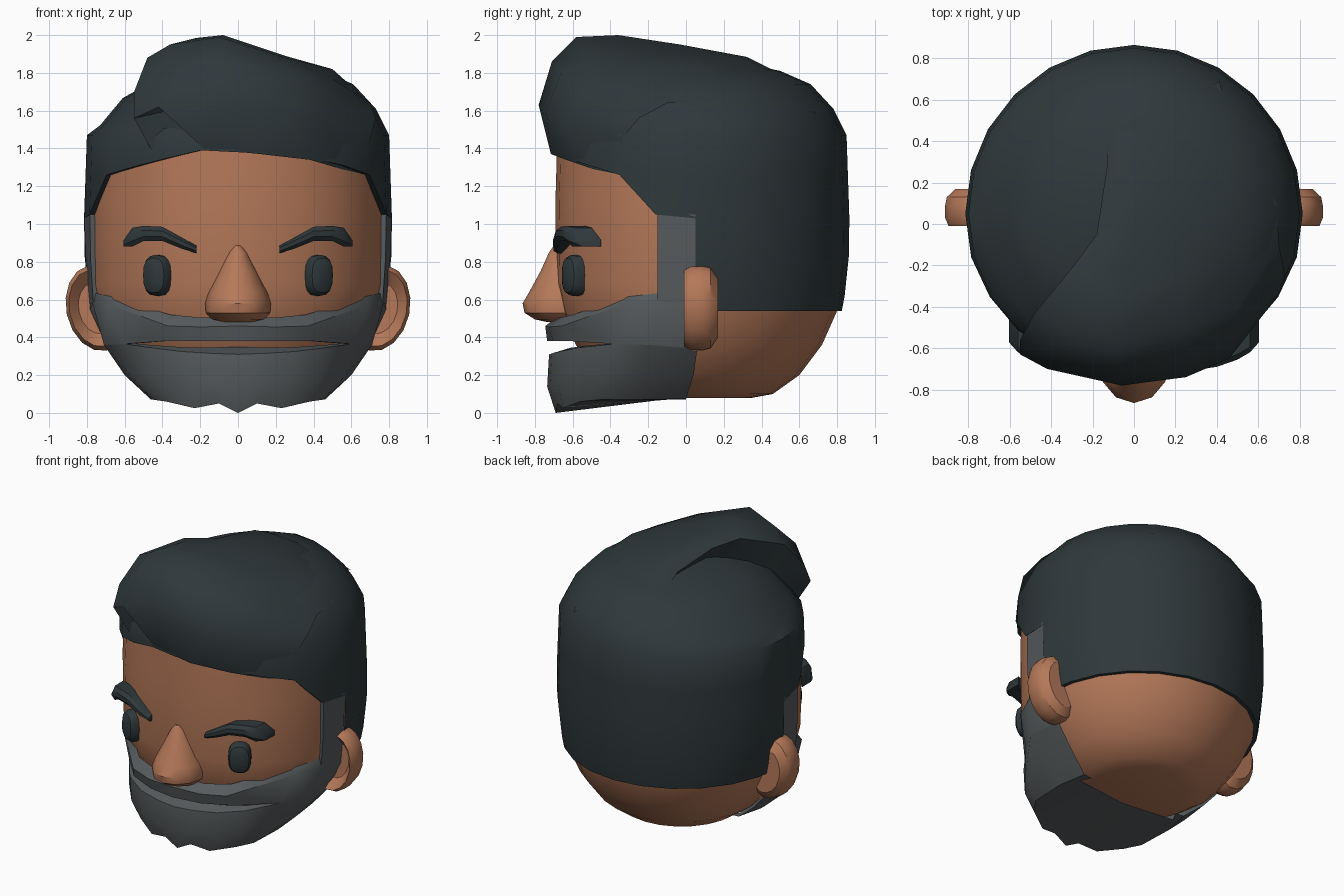
import bpy, bmesh
from math import sin, cos, pi, radians
from mathutils import Matrix

if "Cube" in bpy.data.objects:
    bpy.data.objects.remove(bpy.data.objects["Cube"])


def material(name, rgb):
    m = bpy.data.materials.new(name)
    m.diffuse_color = (*rgb, 1)
    m.use_nodes = True
    m.node_tree.nodes["Principled BSDF"].inputs["Base Color"].default_value = m.diffuse_color
    return m


SKIN = material("skin", (.46, .19, .10))
HAIR = material("dark_hair", (.028, .039, .043))
BEARD = material("grey_hair", (.095, .105, .11))


def build(name, polys, mat, mirror=False, angle=35):
    """Mesh from coordinate polygons, welding equal corners."""
    bm, seen = bmesh.new(), {}
    for poly in polys:
        vs = []
        for p in poly:
            k = tuple(round(c, 4) for c in p)
            if k not in seen:
                seen[k] = bm.verts.new(k)
            if seen[k] not in vs:
                vs.append(seen[k])
        if len(vs) > 2 and not bm.faces.get(vs):
            bm.faces.new(vs)
    bmesh.ops.recalc_face_normals(bm, faces=bm.faces)
    me = bpy.data.meshes.new(name)
    bm.to_mesh(me)
    bm.free()
    me.materials.append(mat)
    ob = bpy.data.objects.new(name, me)
    bpy.context.collection.objects.link(ob)
    bpy.ops.object.select_all(action='DESELECT')
    ob.select_set(True)
    bpy.context.view_layer.objects.active = ob
    bpy.ops.object.shade_smooth_by_angle(angle=radians(angle))
    if mirror:
        ob.modifiers.new("mirror", 'MIRROR').use_clip = True
    return ob


def grid(rows, closed=False, caps=False):
    polys = []
    for a, b in zip(rows, rows[1:]):
        n = len(a)
        for i in range(n if closed else n - 1):
            j = (i + 1) % n
            polys.append([a[i], a[j], b[j], b[i]])
    return polys + ([rows[0], rows[-1]] if caps else [])


def interp(t, table):
    for (a, va), (b, vb) in zip(table, table[1:]):
        if t <= b:
            return va + (vb - va) * max(0, t - a) / (b - a)
    return table[-1][1]


def around(deg, r, z):
    """Point on the head outline: a circle flattened at the face."""
    s, c = sin(radians(deg)), cos(radians(deg))
    f = 1 - .055 * s ** 4 if s < 0 else 1
    return (r * c * f, .05 + r * s * f, z)


# Head
rings = [(.08, .3), (.1, .41), (.2, .55), (.36, .67), (.54, .75), (.68, .78),
         (1.1, .785), (1.42, .775), (1.5, .6)]
build("head", grid([[around(15 * i, r, z) for i in range(24)] for z, r in rings], True, True), SKIN)

# Hair base: cap with hairline, lower on the parted side
levels = [.54, .62, .83, 1.03, 1.25, 1.47, 1.61, 1.74, 1.81, 1.86, 1.87]
radius = [(.54, .775), (.62, .79), (.83, .812), (1.03, .815), (1.47, .80), (1.61, .73),
          (1.74, .61), (1.81, .45), (1.86, .22), (1.87, 0)]
hairline = [(-90, 1.03), (-75, 1.05), (-60, 1.26), (-45, 1.3), (-15, 1.39),
            (0, 1.38), (15, 1.375), (30, 1.345), (45, 1.31), (60, 1.26), (75, 1.05), (90, 1.03)]


def cap_point(deg, z, inset=0.0):
    x, y, _ = around(deg, interp(z, radius) - inset, z)
    k = min(1, max(0, (z - 1.47) / .14))
    return (x, y, z + .12 * k * min(x, 0))


polys = []
for i in range(24):
    a, b = 15 * i - 180, 15 * i - 165
    lo = [interp(d + 90, hairline) if b <= 0 else .54 for d in (a, b)]
    cols = [[cap_point(d, max(z, l)) for z in levels] for d, l in zip((a, b), lo)]
    hem = [[cap_point(d, l), cap_point(d, l, .06)] for d, l in zip((a, b), lo)]
    polys += grid(cols) + grid(hem)
build("hair_base", polys, HAIR, angle=50)

# Swept quiff: rows from the hairline over the lip to the crown
quiff = [
    [(-.37, -.60, 1.60), (-.18, -.69, 1.40), (.12, -.715, 1.37), (.38, -.635, 1.34), (.55, -.49, 1.29), (.68, -.34, 1.26)],
    [(-.55, -.63, 1.56), (-.42, -.70, 1.62), (-.06, -.78, 1.63), (.25, -.74, 1.60), (.46, -.65, 1.50), (.70, -.34, 1.45)],
    [(-.55, -.56, 1.70), (-.43, -.63, 1.80), (-.08, -.71, 1.86), (.25, -.66, 1.80), (.48, -.55, 1.68), (.73, -.25, 1.56)],
    [(-.48, -.43, 1.88), (-.36, -.50, 1.95), (-.10, -.58, 1.99), (.25, -.50, 1.88), (.50, -.40, 1.77), (.70, -.10, 1.64)],
    [(-.29, -.20, 1.96), (-.22, -.26, 1.985), (-.08, -.36, 2.0), (.25, -.25, 1.89), (.50, -.10, 1.82), (.69, .10, 1.65)],
    [(-.18, -.05, 1.92), (-.12, -.05, 1.95), (0, -.03, 1.95), (.25, 0, 1.89), (.44, .10, 1.83), (.60, .25, 1.71)],
    [(-.13, .28, 1.86), (-.07, .29, 1.89), (.03, .32, 1.885), (.20, .34, 1.86), (.36, .38, 1.79), (.48, .45, 1.70)]]
wall = [[r[0], (r[0][0] + .12, r[0][1] + .06, r[0][2] - .22)] for r in quiff[1:]]
back = [quiff[-1], [(x * .9 - .02, y + .24, z - .12) for x, y, z in quiff[-1]]]
under = [[quiff[0][0], quiff[1][0], wall[0][1]], [quiff[0][0], quiff[0][1], wall[0][1]]]
build("quiff", grid(quiff) + grid(wall) + grid(back) + under, HAIR, angle=50)

# Beard: underside, chin rows, lip (half, mirrored)
chin = [
    [(0, -.69, 0), (.10, -.68, .05), (.23, -.65, .025), (.38, -.56, .06), (.45, -.46, .07), (.46, -.2, .07), (.42, .0, .075)],
    [(0, -.735, .14), (.12, -.72, .16), (.27, -.68, .16), (.44, -.58, .18), (.57, -.42, .2), (.60, -.2, .2), (.57, .04, .2)],
    [(0, -.725, .31), (.14, -.71, .315), (.30, -.67, .325), (.46, -.57, .345), (.60, -.38, .365), (.71, -.2, .36), (.69, .06, .34)]]
below = [[(x * .85, max(y, -.12 + .1 * x), .07) for x, y, z in chin[0]], chin[0]]
lip = [chin[2][:5], [(x * .95, y + .13 - .18 * x, z + .04 - .06 * x) for x, y, z in chin[2][:5]]]
build("beard", grid(below) + grid(chin) + grid(lip), BEARD, True)

# Moustache running into the cheeks
tache = [
    [(0, -.68, .51), (.20, -.66, .505), (.36, -.60, .52), (.67, -.31, .615), (.755, -.14, .635), (.78, .05, .63)],
    [(0, -.745, .46), (.20, -.725, .455), (.37, -.66, .46), (.69, -.33, .575), (.77, -.14, .58), (.785, .05, .55)],
    [(0, -.735, .38), (.20, -.705, .38), (.40, -.61, .38), (.60, -.38, .365), (.71, -.2, .36), (.69, .06, .34)]]
lip = [tache[2][:4], [(x * .95, y + .12 - .17 * x, z) for x, y, z in tache[2][:4]]]
build("moustache", grid(tache) + grid(lip), BEARD, True)

# Sideburns
build("sideburn", grid([[(.73, -.14, z), (xf, -.15, z), (xb, .05, z)]
                        for z, xf, xb in ((.58, .765, .785), (.8, .78, .805), (1.05, .785, .815))]), BEARD, True)


def disc(name, loops, rx, rz, n, power, mat, place):
    """Rounded disc facing -y from (y, scale) loops, mirrored."""
    def bend(v):
        return abs(v) ** power * (1 if v > 0 else -1)
    rows = [[tuple(place @ Matrix.Translation((s * rx * bend(cos(2 * pi * i / n)), y,
             s * rz * bend(sin(2 * pi * i / n)))).translation) for i in range(n)] for y, s in loops]
    return build(name, grid(rows, True, True), mat, True)


# Ears
disc("ear", [(.17, .7), (.13, .95), (.09, 1), (.03, 1), (-.01, .9), (.05, .6)], .165, .23, 16, 1, SKIN,
     Matrix.Translation((.745, 0, .555)) @ Matrix.Rotation(radians(12), 4, 'Y'))

# Eyes
disc("eye", [(.06, 1), (-.01, 1), (-.035, .85), (-.05, .5)], .075, .108, 16, .75, HAIR,
     Matrix.Translation((.43, -.595, .728)) @ Matrix.Rotation(radians(30), 4, 'Z'))

# Eyebrows: x, low z, high z, front y
brow = [(.22, .845, .885, -.70), (.30, .87, .93, -.705), (.40, .91, .985, -.69),
        (.50, .91, .99, -.655), (.56, .88, .98, -.62), (.605, .88, .915, -.57)]
rows = []
for x, lo, hi, y in brow:
    b = y + .12
    rows.append([(x, b, lo), (x, y + .02, lo), (x, y, lo + (hi - lo) * .3),
                 (x, y, lo + (hi - lo) * .7), (x, y + .025, hi), (x, b, hi)])
build("eyebrow", grid(rows, True, True), HAIR, True)

# Nose: z, half width, front y
nose = [(.885, .02, -.70), (.85, .05, -.725), (.75, .10, -.77), (.64, .155, -.83),
        (.58, .174, -.865), (.53, .17, -.855), (.495, .14, -.80), (.48, .08, -.73)]
build("nose", grid([[(w * cos(pi * i / 6), -.66 + (y + .66) * sin(pi * i / 6), z) for i in range(12)]
                    for z, w, y in nose], True, True), SKIN)
